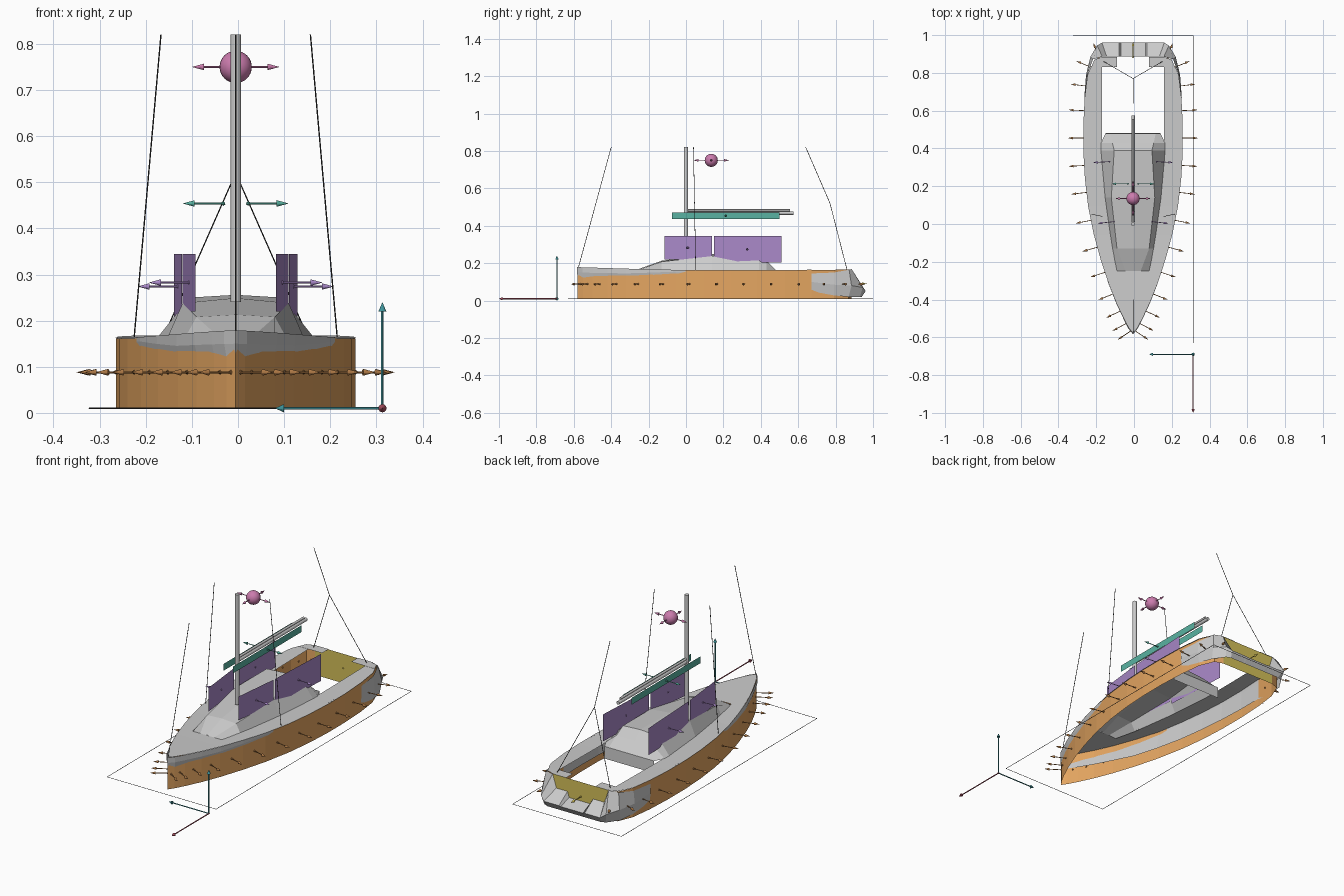
import bpy, bmesh
from mathutils import Vector

if "Cube" in bpy.data.objects:
    bpy.data.objects.remove(bpy.data.objects["Cube"])

C = -0.005          # boat centreline in x
COL = {"orange": (.78, .38, .12), "purple": (.40, .25, .58), "green": (.10, .45, .36),
       "magenta": (.60, .20, .42), "yellow": (.66, .53, .10), "black": (.04, .04, .04),
       "brown": (.42, .19, .06), "teal": (.05, .30, .33), "red": (.40, .08, .12)}
MATS = {}


def paint(ob, col):
    if col:
        if col not in MATS:
            MATS[col] = bpy.data.materials.new(col)
            MATS[col].diffuse_color = (*COL[col], 1)
        ob.data.materials.append(MATS[col])


def finish(name, bm, col=None, mirror=False, x=C):
    bmesh.ops.recalc_face_normals(bm, faces=bm.faces)
    me = bpy.data.meshes.new(name)
    bm.to_mesh(me)
    bm.free()
    ob = bpy.data.objects.new(name, me)
    ob.location.x = x
    bpy.context.collection.objects.link(ob)
    paint(ob, col)
    if mirror:
        m = ob.modifiers.new("mirror", 'MIRROR')
        m.use_clip = True
    return ob


def loft(name, rows, col=None, mirror=True):
    """Skin a grid of points given as equal-length rows."""
    bm = bmesh.new()
    g = [[bm.verts.new(p) for p in r] for r in rows]
    for a, b in zip(g, g[1:]):
        for i in range(len(a) - 1):
            bm.faces.new((a[i], a[i + 1], b[i + 1], b[i]))
    bmesh.ops.remove_doubles(bm, verts=bm.verts, dist=1e-5)
    return finish(name, bm, col, mirror)


def add_rod(bm, a, b, r, r2=None, n=8):
    a, b = Vector(a), Vector(b)
    d = b - a
    mat = d.to_track_quat('Z', 'Y').to_matrix().to_4x4()
    mat.translation = (a + b) / 2
    bmesh.ops.create_cone(bm, cap_ends=True, segments=n, radius1=r,
                          radius2=r if r2 is None else r2, depth=d.length, matrix=mat)


def rods(name, segs, r, col=None, mirror=False, n=8, x=C):
    bm = bmesh.new()
    for a, b in segs:
        add_rod(bm, a, b, r, n=n)
    return finish(name, bm, col, mirror, x)


def arrows(name, items, col, mirror=True, x=C, r=.0022, head=.026, hr=.007):
    """Arrows from start to tip, with a small ball at the start."""
    bm = bmesh.new()
    for a, b in items:
        a, b = Vector(a), Vector(b)
        neck = b - (b - a).normalized() * head
        add_rod(bm, a, neck, r, n=6)
        add_rod(bm, neck, b, hr, 0, n=10)
        ball = bmesh.ops.create_icosphere(bm, subdivisions=1, radius=.005)
        bmesh.ops.translate(bm, verts=ball["verts"], vec=a)
    return finish(name, bm, col, mirror, x)


def lerp(tab, y):
    for (a, va), (b, vb) in zip(tab, tab[1:]):
        if a <= y <= b:
            return va + (vb - va) * (y - a) / (b - a)
    return tab[0][1] if y < tab[0][0] else tab[-1][1]


# Plan outline (y, half width) and sheer line (y, height)
OUT = [(-.58, 0), (-.55, .02), (-.50, .047), (-.42, .085), (-.32, .125), (-.19, .168),
       (-.055, .205), (.095, .235), (.24, .252), (.38, .260), (.53, .260), (.67, .253),
       (.79, .238), (.87, .205), (.885, .16)]
SHEER = [(-.58, .179), (-.3, .170), (0, .163), (.5, .163), (.885, .168)]
CABIN_BASE = [(-.25, .085), (-.13, .11), (.14, .148), (.43, .17)]

# Side panels
loft("side_panels", [[(w, y, .01), (w, y, lerp(SHEER, y) - .002)] for y, w in OUT], "orange")
side = []
for (y0, w0), (y1, w1) in zip(OUT, OUT[1:]):
    n = Vector((y1 - y0, -(w1 - w0), 0)).normalized()
    p = Vector(((w0 + w1) / 2, (y0 + y1) / 2, .088))
    side.append((p, p + n * .085))
arrows("side_panel_arrows", side, "brown")

# Deck: strip from the outline to the cabin and cockpit edge
deck = []
for y, w in sorted(OUT[:-2] + [(t, lerp(OUT, t)) for t in (-.2501, -.2499, .43, .8299)]):
    inner = 0 if y < -.25 else lerp(CABIN_BASE, y) if y < .43 else .165
    z = lerp(SHEER, y)
    deck.append([(min(inner, w), y, z), (w + .003 * (w > 0), y, z)])
for y, w in ((.8301, lerp(OUT, .83)), (.87, .205), (.885, .16)):
    deck.append([(.085, y, .168), (w, y, .168)])
loft("deck", deck)

# Flared hull wall: outside the panels at the bow, inside amidships
hull = []
for y, w in OUT[:12]:
    top = w + lerp([(-.58, .005), (-.05, .002), (.1, -.004), (.67, -.002)], y)
    low = max(0, w - lerp([(-.58, .002), (-.3, .02), (.3, .016), (.67, .004)], y))
    z = lerp(SHEER, y)
    z1 = lerp([(-.58, .15), (-.3, .145), (-.05, .155), (.67, .145)], y)
    hull.append([(top if y > -.58 else 0, y - .004 * (y < -.5), z), (top if y > -.58 else 0, y - .003 * (y < -.5), z1),
                 (low, y + .004, lerp([(-.58, .10), (-.2, .06), (.67, .05)], y))])
loft("hull_wall", hull)

# Stern quarters wrapping round to the low transom
loft("stern_shell", [
    [(.256, .67, .145), (.258, .67, .10), (.252, .67, .05)],
    [(.242, .79, .150), (.249, .79, .085), (.240, .79, .028)],
    [(.212, .872, .165), (.226, .885, .08), (.222, .87, .02)],
    [(.163, .886, .168), (.19, .945, .07), (.18, .93, .02)],
    [(.140, .888, .10), (.165, .96, .052), (.155, .94, .02)],
    [(.075, .888, .10), (.075, .96, .052), (.075, .94, .02)],
    [(.065, .888, .07), (.065, .96, .050), (.065, .94, .02)],
    [(0, .888, .07), (0, .96, .050), (0, .94, .02)]])
loft("transom_panel", [[(0, .883, .012), (0, .883, .167)], [(.165, .883, .012), (.165, .883, .167)]], "yellow")
arrows("transom_arrow", [((0, .883, .09), (0, .968, .09))], "yellow", False)

# Cabin
loft("cabin", [
    [(.085, -.25, .166), (.04, -.25, .168), (0, -.25, .17)],
    [(.11, -.13, .163), (.085, -.13, .208), (0, -.13, .213)],
    [(.148, .14, .163), (.115, .14, .238), (0, .14, .249)],
    [(.17, .39, .163), (.10, .39, .250), (0, .39, .256)],
    [(.17, .43, .163), (.11, .43, .212), (0, .43, .214)],
    [(.145, .48, .163), (.12, .48, .163), (0, .48, .163)],
    [(.145, .482, .10), (.12, .482, .10), (0, .482, .10)]])


# Upright cabin panels and boom panels
def panel(name, x0, y0, x1, y1, z0, z1, col):
    loft(name, [[(x0, y0, z0), (x0, y0, z1)], [(x1, y1, z0), (x1, y1, z1)]], col)
    n = Vector((y1 - y0, x0 - x1, 0)).normalized()
    p = Vector(((x0 + x1) / 2, (y0 + y1) / 2, (z0 + z1) / 2))
    arrows(name + "_arrow", [(p, p + n * .088)], col)


panel("front_cabin_panel", .087, -.115, .115, .14, .22, .345, "purple")
panel("rear_cabin_panel", .116, .15, .134, .51, .203, .345, "purple")
panel("boom_panel", .027, -.075, .027, .50, .436, .472, "green")

# Mast, boom and rigging
mast = rods("mast", [((0, 0, .24), (0, 0, .82))], .011, n=16)
rods("boom", [((0, .01, .467), (0, .575, .467))], .009, n=12)
rods("boom_rail", [((0, .01, .483), (0, .555, .483))], .006, n=12)
rods("forestay", [((0, -.575, .178), (0, -.40, .82))], .0015, "black", n=6)
rods("shrouds", [((.22, .052, .165), (.162, .04, .82))], .0015, "black", True, n=6)
rods("backstay", [((0, .77, .52), (0, .64, .82))], .0015, "black", n=6)
rods("backstay_legs", [((.155, .86, .168), (0, .77, .52))], .0015, "black", True, n=6)

# Centre marker ball with four arrows
ball = Vector((0, .135, .75))
bm = bmesh.new()
bmesh.ops.create_uvsphere(bm, u_segments=24, v_segments=16, radius=.035)
bmesh.ops.translate(bm, verts=bm.verts, vec=ball)
for f in bm.faces:
    f.smooth = True
finish("marker_ball", bm, "magenta")
arrows("marker_arrows", [(ball, ball + Vector(d) * .095) for d in
                         ((1, 0, 0), (-1, 0, 0), (0, 1, 0), (0, -1, 0))], "magenta", False)

# Ground frame and axis arrows
q = [(.318, -.63, .01), (.318, .999, .01), (-.318, .999, .01), (-.318, -.63, .01)]
rods("ground_frame", list(zip(q, q[1:] + q[:1])), .0012, "black", n=6)
o = Vector((.313, -.69, .01))
for nm, tip, col in (("forward", (.313, -1, .01), "red"), ("side", (.08, -.69, .01), "teal"),
                     ("up", (.313, -.69, .24), "teal")):
    arrows(nm + "_axis", [(o, tip)], col, False, x=0, r=.003, head=.02, hr=.009)

for m in bpy.data.materials:
    if m.users and not m.is_grease_pencil:
        m.use_nodes = True
        m.node_tree.nodes["Principled BSDF"].inputs["Base Color"].default_value = m.diffuse_color
